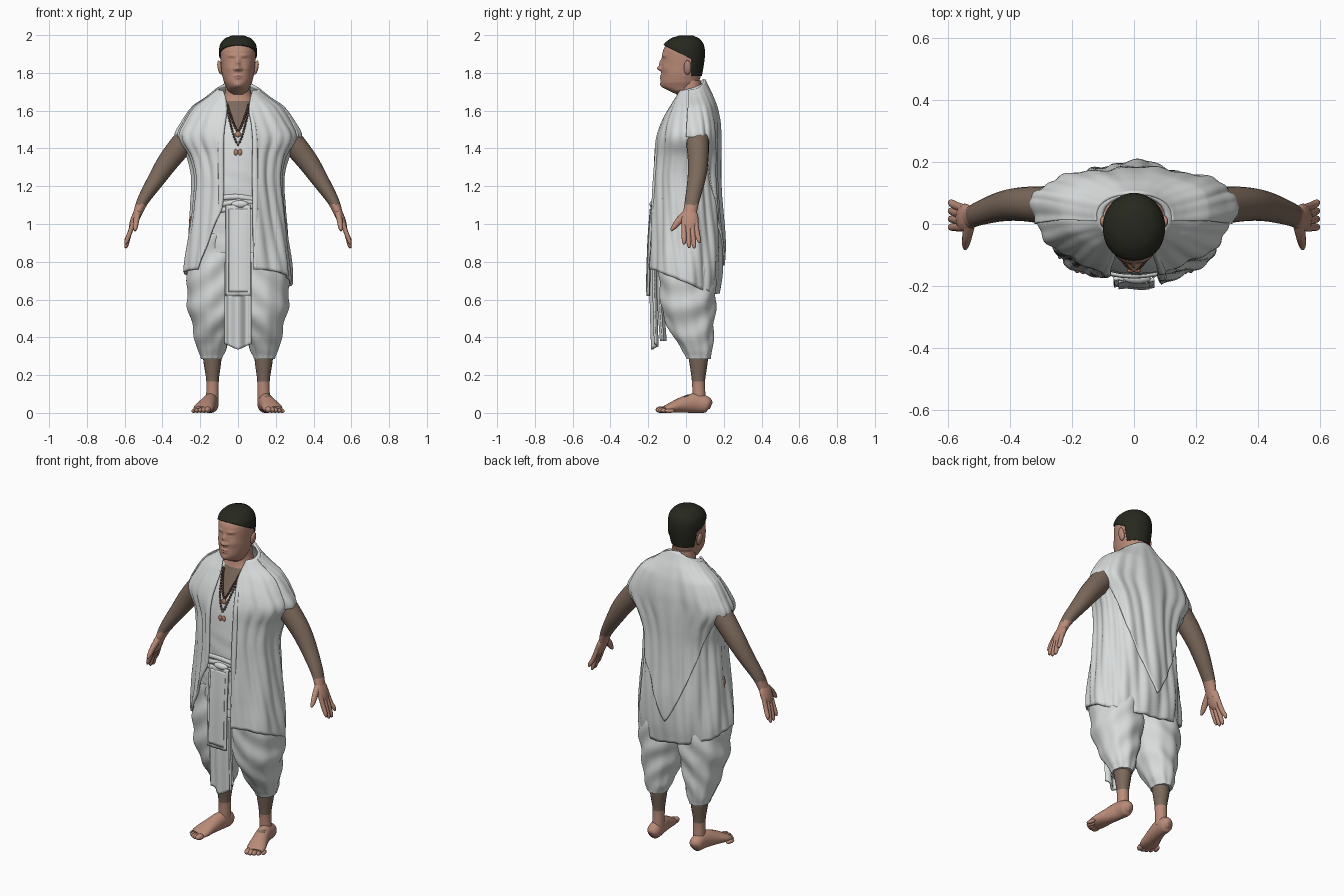
import bpy, bmesh, math
from math import sin, cos, pi, exp
from mathutils import Vector, Matrix

if "Cube" in bpy.data.objects:
    bpy.data.objects.remove(bpy.data.objects["Cube"])


def material(name, r, g, b):
    m = bpy.data.materials.new(name)
    m.use_nodes = True
    m.diffuse_color = (r, g, b, 1)
    m.node_tree.nodes["Principled BSDF"].inputs["Base Color"].default_value = (r, g, b, 1)
    return m


CLOTH = material("white cloth", 0.69, 0.71, 0.71)
SKIN = material("warm skin", 0.49, 0.26, 0.19)
TAN = material("tanned skin", 0.20, 0.14, 0.105)
HAIR = material("dark hair", 0.02, 0.022, 0.014)
LIP = material("lips", 0.38, 0.18, 0.14)
BEAD = material("brown beads", 0.09, 0.05, 0.035)
CHARM = material("copper charm", 0.50, 0.22, 0.14)


def finish(name, bm, mats, mirror=False, thick=0, rule=None):
    bmesh.ops.recalc_face_normals(bm, faces=bm.faces)
    if rule:
        for f in bm.faces:
            f.material_index = rule(f.calc_center_median())
    me = bpy.data.meshes.new(name)
    bm.to_mesh(me)
    bm.free()
    for m in mats:
        me.materials.append(m)
    me.shade_smooth()
    me.set_sharp_from_angle(angle=math.radians(50))
    ob = bpy.data.objects.new(name, me)
    bpy.context.collection.objects.link(ob)
    if thick:
        s = ob.modifiers.new("thickness", "SOLIDIFY")
        s.thickness, s.offset = thick, 0
    if mirror:
        ob.modifiers.new("mirror", "MIRROR")


def spline(rows, t):
    """Smooth curve through rows, t from 0 to 1 per row."""
    n = len(rows) - 1
    i = min(int(t), n - 1)
    f = t - i
    p = [Vector(rows[max(0, min(n, j))]) for j in range(i - 1, i + 3)]
    return (p[1] * 2 + (p[2] - p[0]) * f + (p[0] * 2 - p[1] * 5 + p[2] * 4 - p[3]) * f * f
            + (p[1] * 3 - p[0] - p[2] * 3 + p[3]) * f ** 3) / 2


def at_height(rows, z):
    z = max(rows[0][0], min(rows[-1][0], z))
    i = max(k for k in range(len(rows) - 1) if rows[k][0] <= z)
    return spline(rows, i + (z - rows[i][0]) / (rows[i + 1][0] - rows[i][0]))


def section(rows, z, a, grow=0, power=0.92, cx=0):
    """Point on a cross-section: rows are height, half width, front, middle, back."""
    _, rx, yf, my, yb = at_height(rows, z)
    s, c = sin(a), cos(a)
    depth = (my - yf) if c > 0 else (yb - my)
    x = math.copysign(abs(s) ** power, s) * (rx + grow)
    return Vector((cx + x, my - math.copysign(abs(c) ** power, c) * (depth + grow), z))


def skin_rings(bm, rings, closed=True):
    vs = [[bm.verts.new(p) for p in r] for r in rings]
    n = len(vs[0])
    for a, b in zip(vs, vs[1:]):
        for i in range(n if closed else n - 1):
            j = (i + 1) % n
            bm.faces.new((a[i], a[j], b[j], b[i]))
    if closed:
        bm.faces.new(vs[0])
        bm.faces.new(vs[-1])


def body(rows, steps=40, sides=64, grow=0, fold=None, power=0.92, center=None):
    bm = bmesh.new()
    lo, hi, rings = rows[0][0], rows[-1][0], []
    for k in range(steps + 1):
        z = lo + (hi - lo) * k / steps
        rings.append([section(rows, z, a, grow + (fold(a, z) if fold else 0), power,
                              center(z) if center else 0)
                      for a in (2 * pi * i / sides for i in range(sides))])
    skin_rings(bm, rings)
    return bm


def slice_planes(bm, planes):
    for co, no in planes:
        bmesh.ops.bisect_plane(bm, geom=bm.verts[:] + bm.edges[:] + bm.faces[:],
                               plane_co=co, plane_no=no)


def tube(name, pts, mats, mirror=True, rule=None, sides=20, fine=6):
    """Tapered limb through points of x, y, z, radius, other radius."""
    bm = bmesh.new()
    total = Vector(pts[-1][:3]) - Vector(pts[0][:3])
    ref = Vector((1, 0, 0)) if abs(total.normalized().y) > 0.7 else Vector((0, 1, 0))
    last, rings = len(pts) - 1, []
    for k in range(last * fine + 1):
        t = k / fine
        p = spline(pts, t)
        d = Vector((spline(pts, min(t + .1, last)) - spline(pts, max(t - .1, 0)))[:3]).normalized()
        u = (ref - d * ref.dot(d)).normalized()
        v = d.cross(u)
        rings.append([Vector(p[:3]) + u * p[3] * cos(a) + v * p[4] * sin(a)
                      for a in (2 * pi * i / sides for i in range(sides))])
    skin_rings(bm, rings)
    finish(name, bm, mats, mirror, rule=rule)


def ball(name, loc, size, mat, tilt=0, axis="Y", mirror=False):
    bm = bmesh.new()
    m = Matrix.Translation(loc) @ Matrix.Rotation(tilt, 4, axis) @ Matrix.Diagonal((*size, 1))
    bmesh.ops.create_uvsphere(bm, u_segments=20, v_segments=12, radius=1, matrix=m)
    finish(name, bm, [mat], mirror)


# Torso with a tunic and an open V neck
TORSO = [(.85, .22, -.16, 0, .15), (1.1, .215, -.163, 0, .15), (1.25, .21, -.16, .01, .15),
         (1.4, .22, -.146, .03, .15), (1.5, .2, -.122, .04, .14), (1.6, .15, -.078, .04, .12),
         (1.67, .078, -.045, .03, .09), (1.76, .064, -.042, .025, .08)]
bm = body(TORSO, fold=lambda a, z: .002 * sin(z * 60 + a * 5) if z < 1.3 else 0)
slice_planes(bm, [((0, 0, 1.46), (3, 0, -1)), ((0, 0, 1.46), (-3, 0, -1)), ((0, 0, 1.65), (0, 0, 1))])
finish("tunic_torso_and_neck", bm, [CLOTH, TAN, SKIN],
       rule=lambda c: 2 if c.z > 1.65 else 1 if c.y < .03 and c.z > 1.46 + 3 * abs(c.x) else 0)

# Shawl: an open wrap around the shoulders, longer and higher at the back
SHAWL = [(.6, .275, -.195, 0, .165), (.75, .278, -.195, 0, .185), (.9, .262, -.185, 0, .188),
         (1.1, .242, -.175, .01, .175), (1.25, .235, -.17, .02, .168), (1.36, .262, -.16, .05, .168),
         (1.46, .318, -.148, .062, .168), (1.54, .285, -.125, .062, .166), (1.62, .23, -.085, .055, .152),
         (1.68, .145, -.052, .04, .13), (1.73, .092, -.042, .035, .105), (1.77, .07, -.035, .035, .088)]


def shawl_fold(a, z):
    low = max(0, min(1, (1.74 - z) / .3))
    slant = a + .4 * sin(a) * (z - 1.2)
    return low * (.006 * sin(slant * 9 + 2 * sin(z * 4)) + .0035 * sin(slant * 23 + z * 6))


def edge_angle(z, x):
    return math.asin(min(.98, (x / at_height(SHAWL, z)[1]) ** 1.1))


def sheet(name, edge_left, edge_right, hem, grow=0, cols=150, rows=60):
    bm, rings = bmesh.new(), []
    for k in range(rows + 1):
        ring = []
        for i in range(cols + 1):
            turn = 2 * pi * i / cols
            z = hem(turn) + (1.735 - .03 * cos(turn) - hem(turn)) * k / rows
            a0 = edge_angle(z, edge_left(z))
            a = a0 + (2 * pi - edge_angle(z, edge_right(z)) - a0) * i / cols
            ring.append(section(SHAWL, z, a, grow + shawl_fold(a, z)))
        rings.append(ring)
    skin_rings(bm, rings, closed=False)
    finish(name, bm, [CLOTH], thick=.012)


def side_line(z):
    return at_height(SHAWL, z)[1] * .97


def left_edge(z):
    return .085 - .022 * exp(-((z - 1.62) / .09) ** 2)


def right_edge(z):
    return left_edge(z) + .38 * max(0, 1.1 - z)


sheet("shawl", left_edge, right_edge, lambda a: .76 - .065 * (1 - cos(a)))
# Second layer hanging to a point down the back
sheet("back_drape", side_line, side_line, lambda a: .78 + .68 * min(1, abs(a - pi) / 2.2), grow=.008)
# Rolled collar edges running down the chest
for side, name, low, edge in ((1, "left_shawl_edge", .78, left_edge),
                              (-1, "right_shawl_edge", .95, right_edge)):
    line = []
    for k in range(12):
        z = 1.69 + (low - 1.69) * k / 11
        a = edge_angle(z, edge(z) + .004)
        thin = .4 + .6 * sin(pi * k / 11)
        line.append((*section(SHAWL, z, a * side, shawl_fold(a * side, z)), .01 * thin, .016 * thin))
    tube(name, line, [CLOTH], mirror=False, sides=12, fine=4)
# Opening at the right hip where skin shows
ball("hip_opening", section(SHAWL, 1, -pi / 2, .004 + shawl_fold(-pi / 2, 1)), (.007, .016, .042), SKIN, .1, "X")

# Baggy gathered trousers with hanging folds
LEG = [(.285, .054, .005, .065, .13), (.33, .074, -.02, .06, .138), (.4, .094, -.065, .04, .145),
       (.5, .118, -.115, .02, .15), (.58, .14, -.132, .01, .158), (.75, .137, -.145, .0, .155),
       (.95, .125, -.14, 0, .14)]
finish("trouser_legs",
       body(LEG, steps=48, sides=72, power=.97, center=lambda z: .14 - .012 * min(1, (z - .28) / .3),
            fold=lambda a, z: .005 * sin(z * 40 + 5 * cos(a - 1.2)) * min(1, (z - .27) * 6)
            + .002 * sin(a * 9)),
       [CLOTH], mirror=True)


# Pleated front sash in hanging panels
def panel(name, width, path, pleats, depth, tip=0):
    bm, cols, rings = bmesh.new(), 40, []
    for k in range(21):
        y, z = spline(path, k / 20 * (len(path) - 1))
        rings.append([Vector((width * (s - .5), y + depth * sin(s * pleats * 2 * pi),
                              z - tip * k / 20 * (1 - abs(2 * s - 1))))
                      for s in (i / cols for i in range(cols + 1))])
    skin_rings(bm, rings, closed=False)
    finish(name, bm, [CLOTH], thick=.012)


panel("upper_sash", .13, [(-.178, 1.1), (-.192, .9), (-.2, .62)], 2, .003)
panel("sash_fold", .1, [(-.184, 1.08), (-.197, .9), (-.205, .64)], 1, .002)
panel("lower_sash", .135, [(-.172, .8), (-.172, .6), (-.165, .365)], 1.5, .014, tip=.03)
panel("lower_sash_back", .11, [(-.135, .75), (-.135, .6), (-.12, .38)], 1, .012)
for i in range(3):
    z = 1.085 + .025 * i
    tube("waist_wrap", [(*section(TORSO, z + .01 * sin(a * 4 + i), a, .004), .009, .014)
                        for a in (-.8, -.4, 0, .4, .8)], [CLOTH], mirror=False, sides=10)
ball("waist_knot", (.01, -.175, 1.105), (.045, .018, .02), CLOTH)

# Arms and hands
tube("arms", [(.2, .06, 1.53, .06, .06), (.29, .062, 1.43, .06, .062), (.37, .064, 1.33, .054, .056),
              (.43, .056, 1.24, .048, .046), (.5, .034, 1.13, .039, .032), (.528, .022, 1.065, .036, .024),
              (.54, .02, 1.03, .036, .02)],
     [TAN, SKIN], rule=lambda c: int(c.z < 1.105))
ball("palms", (.546, .02, 1.025), (.022, .046, .068), SKIN, -.34, mirror=True)
for i, lift in enumerate((.02, .002, 0, .028)):
    y = -.01 + i * .02
    tube("fingers", [(.55, y, 1.02, .014, .013), (.574, y + .003 * i, .95, .0135, .0125),
                     (.59, y + .006 * i, .89 + lift, .0115, .011),
                     (.595, y + .007 * i, .872 + lift, .005, .005)], [SKIN], sides=10)
tube("thumbs", [(.53, .005, 1.06, .02, .018), (.538, -.035, 1.02, .019, .016),
                (.543, -.063, .985, .014, .013), (.545, -.08, .965, .006, .006)], [SKIN], sides=10)

# Shins and bare feet
tube("shins", [(.138, .07, .05, .036, .034), (.135, .068, .11, .034, .033), (.135, .066, .18, .036, .034),
               (.136, .066, .28, .05, .048), (.14, .06, .4, .058, .055)],
     [TAN, SKIN], rule=lambda c: int(c.z < .17))
tube("feet", [(.14, .132, .035, .012, .015), (.14, .112, .043, .036, .042), (.146, .05, .052, .039, .052),
              (.163, -.02, .042, .045, .042), (.182, -.085, .026, .053, .026), (.192, -.118, .018, .045, .016)],
     [SKIN])
for i in range(5):
    big = .02 - .0018 * i
    ball("toes", (.16 + .0185 * i, -.134 + .003 * i * i, big * .85), (big * .85, .028, big * .85),
         SKIN, .25, "Z", mirror=True)
ball("instep_mark", (.158, -.004, .086), (.02, .026, .006), TAN, .3, "X")

# Head sculpted with soft bumps: x, height, push forward, spread across, spread up
HEAD = [(1.685, .03, -.05, -.02, .01), (1.705, .052, -.09, -.02, .03), (1.725, .062, -.124, -.02, .05),
        (1.75, .074, -.134, -.02, .068), (1.79, .084, -.131, -.02, .08), (1.84, .09, -.129, -.01, .088),
        (1.88, .093, -.127, -.01, .093), (1.92, .093, -.121, -.01, .092), (1.95, .084, -.104, -.01, .083),
        (1.975, .06, -.07, -.005, .06), (1.988, .025, -.03, 0, .03)]
BUMPS = [(0, 1.823, .021, .012, .012), (0, 1.85, .013, .011, .022), (.016, 1.82, .009, .009, .009),
         (.034, 1.892, .005, .022, .009), (.034, 1.868, -.006, .018, .012), (.034, 1.866, .004, .012, .007),
         (.05, 1.825, .005, .02, .02), (0, 1.784, .006, .02, .005), (0, 1.772, .006, .017, .005),
         (0, 1.735, .006, .02, .014)]
bm = body(HEAD, steps=110, sides=128, power=1)
for v in bm.verts:
    if v.co.y < -.03:
        v.co.y -= sum(p * exp(-((abs(v.co.x) - x) / w) ** 2 - ((v.co.z - z) / h) ** 2)
                      for x, z, p, w, h in BUMPS)
finish("head", bm, [SKIN, LIP],
       rule=lambda c: int(c.y < -.1 and (c.x / .024) ** 2 + ((c.z - 1.778) / .01) ** 2 < 1))
bm = body(HEAD, steps=48, sides=48, grow=.004, power=1)
bmesh.ops.translate(bm, verts=bm.verts, vec=(0, 0, .008))
slice_planes(bm, [((0, -.12, 1.948), (0, .5, 1)), ((0, .03, 0), (0, 1, 0)), ((0, 0, 1.785), (0, 0, 1))])
bald = [f for f in bm.faces for c in [f.calc_center_median()]
        if not (c.z - 1.948 + .5 * (c.y + .12) > 0 or (c.y > .03 and c.z > 1.785))]
bmesh.ops.delete(bm, geom=bald, context="FACES")
finish("hair", bm, [HAIR], thick=.006)
ball("ears", (.096, .008, 1.828), (.012, .02, .038), SKIN, .2, mirror=True)

# Bead strands and charms
for drop, half in ((1.49, .055), (1.42, .062)):
    for i in range(16):
        s = i / 15
        z = drop + (1.63 - drop) * s
        x = half * s ** .7
        y = section(TORSO, z, math.asin(min(1, x / at_height(TORSO, z)[1])), .005).y
        ball("beads", (x, y, z), (.006, .006, .007), BEAD, mirror=True)
ball("neck_charm", (0, section(TORSO, 1.475, 0, .004).y, 1.475), (.014, .008, .016), CHARM)
for x in (-.011, .011):
    ball("chest_charm", (x, section(TORSO, 1.385, 0, .003).y, 1.38), (.011, .007, .017), CHARM)
